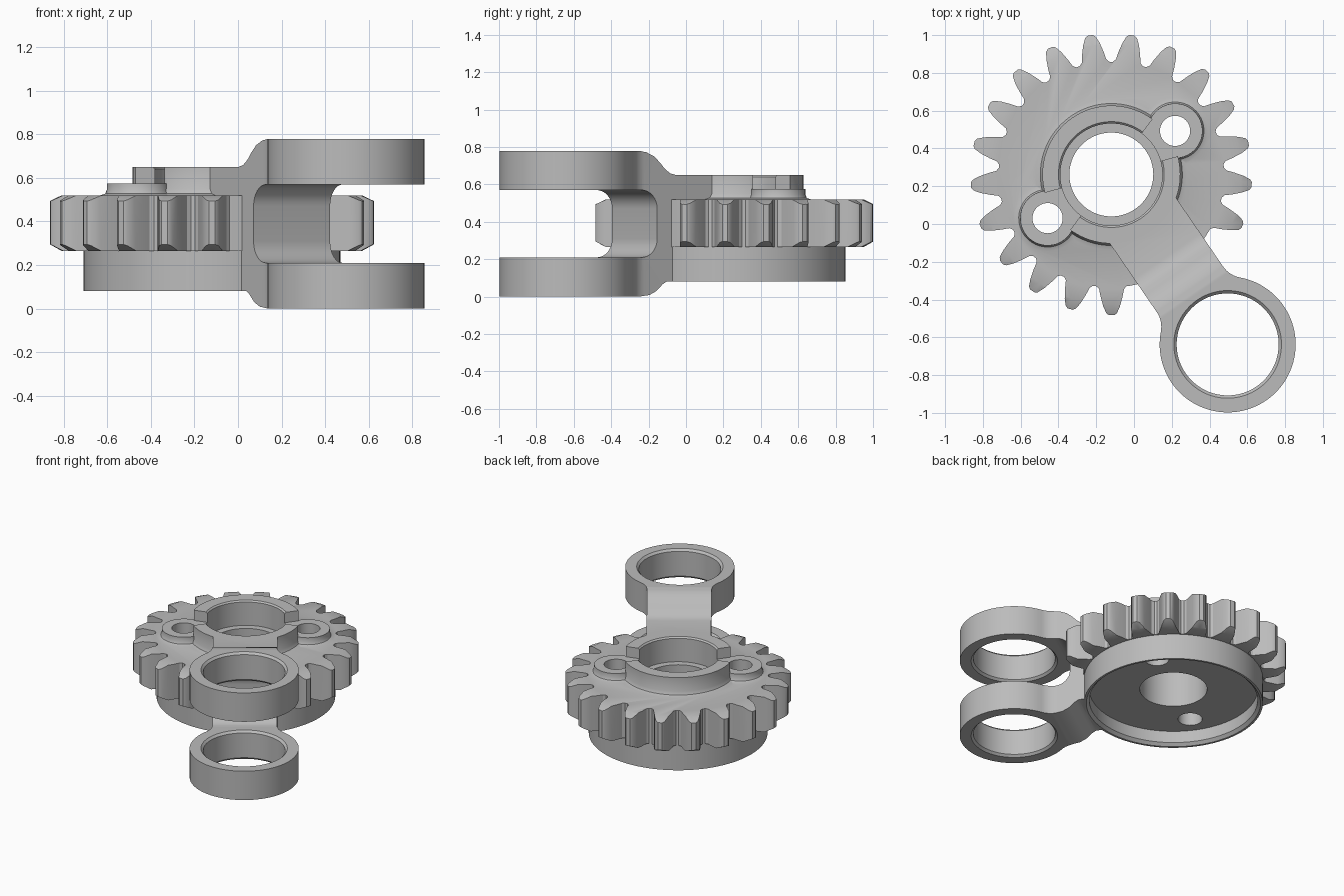
import bpy, bmesh
from math import sin, cos, pi, radians, sqrt, atan2
from mathutils import Matrix, Vector

if "Cube" in bpy.data.objects:
    bpy.data.objects.remove(bpy.data.objects["Cube"])

TEETH = 21
ARM = 1.09            # distance from gear axis to clevis axis
HALF = 0.213          # half width of the arm
RING = 0.36           # outer radius of the clevis rings

steel = bpy.data.materials.new("grey_steel")
steel.use_nodes = True
grey = (0.5, 0.5, 0.5, 1)
steel.diffuse_color = grey
steel.node_tree.nodes["Principled BSDF"].inputs["Base Color"].default_value = grey


def add(name, bm):
    bmesh.ops.recalc_face_normals(bm, faces=bm.faces)
    mesh = bpy.data.meshes.new(name)
    bm.to_mesh(mesh)
    bm.free()
    mesh.materials.append(steel)
    ob = bpy.data.objects.new(name, mesh)
    bpy.context.collection.objects.link(ob)
    return ob


def prism(name, points, move):
    """Closed outline of 3D points, extruded along a vector."""
    bm = bmesh.new()
    face = bm.faces.new([bm.verts.new(p) for p in points])
    new = bmesh.ops.extrude_face_region(bm, geom=[face])["geom"]
    bmesh.ops.translate(bm, vec=move, verts=[v for v in new if isinstance(v, bmesh.types.BMVert)])
    return add(name, bm)


def flat(name, outline, z0, z1):
    return prism(name, [(x, y, z0) for x, y in outline], (0, 0, z1 - z0))


def upright(name, outline):
    return prism(name, [(u, -0.8, z) for u, z in outline], (0, 1.6, 0))


def lathe(name, profile, x=0, y=0, steps=96):
    """Solid of revolution from (radius, z) pairs, capped at both ends."""
    bm = bmesh.new()
    rings = [[bm.verts.new((x + r * cos(2 * pi * i / steps), y + r * sin(2 * pi * i / steps), z))
              for i in range(steps)] for r, z in profile]
    for a, b in zip(rings, rings[1:]):
        for i in range(steps):
            j = (i + 1) % steps
            bm.faces.new((a[i], a[j], b[j], b[i]))
    bm.faces.new(rings[0])
    bm.faces.new(rings[-1])
    return add(name, bm)


def combine(target, tool, operation):
    mod = target.modifiers.new("cut", 'BOOLEAN')
    mod.operation, mod.object, mod.solver = operation, tool, 'EXACT'
    bpy.context.view_layer.objects.active = target
    bpy.ops.object.modifier_apply(modifier=mod.name)
    bpy.data.objects.remove(tool)


def arc(cx, cy, r, a0, a1, n):
    return [(cx + r * cos(a0 + (a1 - a0) * i / n), cy + r * sin(a0 + (a1 - a0) * i / n))
            for i in range(n + 1)]


# Gear rim: curved teeth, three left out where the arm joins
flank = [(0.597, 0.08), (0.61, 0.066), (0.65, 0.058), (0.70, 0.044), (0.735, 0.028), (0.745, 0.014)]
outline = []
for k in range(TEETH):
    a = 2 * pi * k / TEETH
    if k in (0, 1, TEETH - 1):
        outline += arc(0, 0, 0.597, a - 0.13, a + 0.13, 4)
    else:
        for r, w in [(r, -w) for r, w in flank] + flank[::-1]:
            t = a + w / r
            outline.append((r * cos(t), r * sin(t)))
gear = flat("gear_clevis", outline, 0.2, 0.6)
combine(gear, lathe("tooth_chamfer", [(0.69, 0.265), (0.76, 0.303), (0.76, 0.487), (0.69, 0.52)]),
        'INTERSECT')

# Cup under the gear, hub and bolt bosses with flared feet
combine(gear, lathe("cup", [(0.59, 0.08), (0.59, 0.4)]), 'UNION')
combine(gear, lathe("hub", [(0.4, 0.5), (0.4, 0.52), (0.376, 0.528), (0.365, 0.55), (0.365, 0.65)]), 'UNION')
for side in (-1, 1):
    combine(gear, lathe("boss", [(0.175, 0.5), (0.175, 0.52), (0.153, 0.528), (0.145, 0.545), (0.145, 0.575)],
                        0, side * 0.409, 48), 'UNION')
    # Notch through the hub wall beside each boss
    spread = radians(19)
    wedge = [(0, 0)] + arc(0, 0, 0.7, side * pi / 2 - spread, side * pi / 2 + spread, 6)
    combine(gear, flat("notch", wedge, 0.575, 0.9), 'DIFFERENCE')

# Arm plan: straight sides filleted into the round clevis end
fillet = 0.14
fv = HALF + fillet
fu = ARM - sqrt((RING + fillet) ** 2 - fv ** 2)
meet = atan2(fv, fu - ARM)
upper = arc(fu, fv, fillet, -pi / 2, meet - pi, 8) if meet - pi > -pi / 2 else [(fu, HALF)]
lower = [(u, -v) for u, v in upper][::-1]
plan = [(0, HALF)] + upper + arc(ARM, 0, RING, meet, -meet, 80)[1:-1] + lower + [(0, -HALF)]
arm = flat("arm", plan, -0.1, 0.9)

# Arm side shape: thickens in soft curves towards the fork
side_shape = [(-0.1, 0.08), (0.59, 0.08), (0.615, 0.066), (0.655, 0.03), (0.70, 0.009), (0.77, 0),
              (1.6, 0), (1.6, 0.78), (0.77, 0.78), (0.72, 0.772), (0.67, 0.75), (0.63, 0.715),
              (0.60, 0.683), (0.565, 0.659), (0.525, 0.65), (-0.1, 0.65)]
combine(arm, upright("arm_side", side_shape), 'INTERSECT')

# Fork slot with rounded inner corners
slot = ([(1.6, 0.21)] + arc(0.75, 0.31, 0.1, 1.5 * pi, pi, 8)
        + arc(0.75, 0.47, 0.1, pi, pi / 2, 8) + [(1.6, 0.57)])
combine(arm, upright("slot", slot), 'DIFFERENCE')

# Chamfered bores of both clevis rings
for low, high in ((0, 0.21), (0.57, 0.78)):
    bore = [(0.305, low - 0.02), (0.27, low + 0.015), (0.27, high - 0.015), (0.305, high + 0.02)]
    combine(arm, lathe("clevis_bore", bore, ARM), 'DIFFERENCE')
combine(gear, arm, 'UNION')

# Stepped centre bore, bolt holes and the recess below
combine(gear, lathe("centre_bore", [(0.222, -0.2), (0.222, 0.47), (0.27, 0.47), (0.27, 0.64), (0.29, 0.66),
                                    (0.29, 0.9)]), 'DIFFERENCE')
combine(gear, lathe("recess", [(0.575, 0), (0.575, 0.08), (0.555, 0.1), (0.555, 0.185)]), 'DIFFERENCE')
for side in (-1, 1):
    combine(gear, lathe("bolt_hole", [(0.08, -0.2), (0.08, 0.9)], 0, side * 0.409, 40), 'DIFFERENCE')

# Turn into place and shade
gear.data.transform(Matrix.Translation((-0.12, 0.262, 0)) @ Matrix.Rotation(radians(-55.6), 4, 'Z'))
bpy.ops.object.select_all(action='DESELECT')
gear.select_set(True)
bpy.context.view_layer.objects.active = gear
bpy.ops.object.shade_smooth_by_angle(angle=radians(30))
